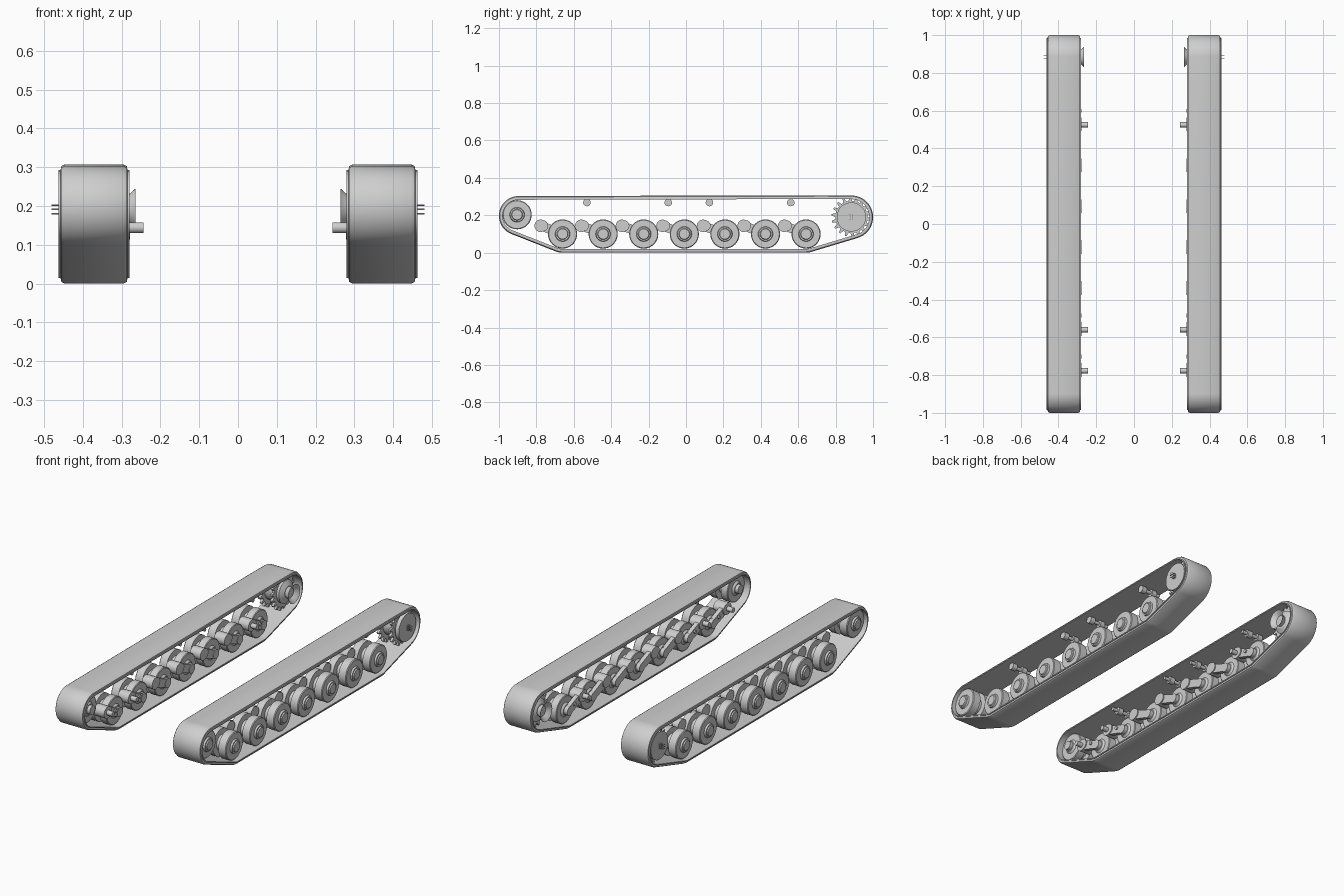
import bpy, bmesh, math
from mathutils import Vector

cube = bpy.data.objects.get("Cube")
if cube:
    bpy.data.objects.remove(cube, do_unlink=True)

grey = bpy.data.materials.new("plain grey")
grey.use_nodes = True
grey.diffuse_color = (0.62, 0.62, 0.62, 1)
grey.node_tree.nodes["Principled BSDF"].inputs["Base Color"].default_value = (0.62, 0.62, 0.62, 1)

MID = 0.371          # centre of each track across the model
WHEEL_Z = 0.1


def finish(name, bm):
    """Make the object, mirror it to the other side and smooth its round faces."""
    bmesh.ops.recalc_face_normals(bm, faces=bm.faces)
    mesh = bpy.data.meshes.new(name)
    bm.to_mesh(mesh)
    bm.free()
    mesh.materials.append(grey)
    obj = bpy.data.objects.new(name, mesh)
    bpy.context.collection.objects.link(obj)
    bpy.ops.object.select_all(action='DESELECT')
    obj.select_set(True)
    bpy.context.view_layer.objects.active = obj
    bpy.ops.object.shade_smooth_by_angle(angle=math.radians(30))
    obj.modifiers.new("Mirror", 'MIRROR').use_mirror_merge = False
    return obj


def hull(circles, steps, inset=0.0):
    """Outline, in the y-z plane, of a belt pulled tight round some circles."""
    points = []
    for i in range(steps):
        a = math.tau * i / steps
        n = Vector((math.cos(a), math.sin(a)))
        y, z, r = max(circles, key=lambda c: c[0] * n.x + c[1] * n.y + c[2])
        points.append(Vector((y, z)) + n * (r - inset))
    return points


def bridge(bm, rings, closed):
    """Join successive rings of vertices with quads."""
    pairs = list(zip(rings, rings[1:]))
    if closed:
        pairs.append((rings[-1], rings[0]))
    for a, b in pairs:
        for i in range(len(a)):
            j = (i + 1) % len(a)
            bm.faces.new((a[i], a[j], b[j], b[i]))


def prism(bm, outline, x0, x1):
    """Extrude a y-z outline across x."""
    rings = [[bm.verts.new((x, y, z)) for y, z in outline] for x in (x0, x1)]
    bridge(bm, rings, False)
    bm.faces.new(rings[0])
    bm.faces.new(rings[1])


def lathe(bm, profile, y, z, sides=32):
    """Turn an (x, radius) profile about an axle along x."""
    rings = []
    for x, r in profile:
        rings.append([bm.verts.new((x, y + r * math.cos(math.tau * i / sides),
                                    z + r * math.sin(math.tau * i / sides)))
                      for i in range(sides)])
    bridge(bm, rings, False)
    bm.faces.new(rings[0])
    bm.faces.new(rings[-1])


def rod(bm, y, z, r, x0, x1, sides=16):
    lathe(bm, [(x0, r), (x1, r)], y, z, sides)


# Track belt: chamfered outer band over a slightly wider inner band
path = [(-0.895, 0.198, 0.105), (-0.66, 0.1, 0.1), (0.64, 0.1, 0.1),
        (0.884, 0.19, 0.116), (0.74, 0.285, 0.022), (-0.6, 0.285, 0.022)]
section = [(0, 0.076), (0.005, 0.085), (0.014, 0.086), (0.014, 0.091), (0.02, 0.091)]
section += [(d, -w) for d, w in reversed(section)]
bm = bmesh.new()
bridge(bm, [[bm.verts.new((MID + w, y, z)) for y, z in hull(path, 144, d)]
            for d, w in section], True)
finish("track_belt", bm)

# Twin-disc wheel: inner disc, central groove, outer disc and raised hub
wheel = [(0.305, 0.03), (0.315, 0.04), (0.315, 0.074), (0.318, 0.078), (0.358, 0.078),
         (0.358, 0.045), (0.392, 0.045), (0.392, 0.078), (0.436, 0.078), (0.44, 0.074),
         (0.44, 0.04), (0.45, 0.037), (0.45, 0.03), (0.456, 0.027)]
wheel_y = [-0.66 + 0.217 * i for i in range(7)]

bm = bmesh.new()
for y in wheel_y:
    lathe(bm, wheel, y, WHEEL_Z)
finish("road_wheels", bm)

bm = bmesh.new()
lathe(bm, wheel, -0.903, 0.203)
rod(bm, -0.903, 0.203, 0.025, 0.287, 0.31)
finish("front_idler", bm)

# Trailing suspension arms, each with a pivot boss and an axle stub
bm = bmesh.new()
for y in wheel_y:
    py, pz = y - 0.117, 0.144
    prism(bm, hull([(py, pz, 0.033), (py + 0.01, pz, 0.03)], 24), 0.279, 0.345)
    prism(bm, hull([(py, pz, 0.026), (y, WHEEL_Z, 0.022)], 24), 0.285, 0.309)
    rod(bm, y, WHEEL_Z, 0.026, 0.283, 0.32)
finish("suspension_arms", bm)

# Long pivot pins and small damper studs on the end arms
bm = bmesh.new()
for y in (wheel_y[0], wheel_y[1], wheel_y[-1]):
    rod(bm, y - 0.117, 0.144, 0.014, 0.244, 0.3)
    rod(bm, y - 0.042, 0.123, 0.01, 0.278, 0.3)
finish("damper_pins", bm)

# Return rollers under the top run
bm = bmesh.new()
for y in (-0.53, -0.095, 0.125, 0.56):
    rod(bm, y, 0.268, 0.01, 0.295, 0.42)
    for x in (0.325, 0.393):
        rod(bm, y, 0.268, 0.02, x, x + 0.03, 20)
finish("return_rollers", bm)

# Drive sprocket: drum and end plate, two tooth rings, flared inner cup
SY, SZ = 0.884, 0.191
bm = bmesh.new()
lathe(bm, [(0.3, 0.04), (0.315, 0.065), (0.43, 0.065), (0.43, 0.078), (0.452, 0.078)], SY, SZ, 40)
lathe(bm, [(0.305, 0.03), (0.285, 0.035), (0.264, 0.054), (0.266, 0.049),
           (0.287, 0.028)], SY, SZ)
finish("drive_sprocket", bm)

TEETH = 18
bm = bmesh.new()
for x in (0.33, 0.405):
    outline = []
    for t in range(TEETH):
        for part, r in ((0.0, 0.086), (0.35, 0.086), (0.55, 0.106), (0.8, 0.106)):
            a = math.tau * (t + part) / TEETH
            outline.append((SY + r * math.cos(a), SZ + r * math.sin(a)))
    prism(bm, outline, x, x + 0.014)
finish("sprocket_teeth", bm)

# Thin studs on the sprocket's outer plate
bm = bmesh.new()
for dy in (-0.007, 0.007):
    for dz in (-0.011, 0, 0.011):
        rod(bm, SY + dy, SZ + dz, 0.002, 0.45, 0.48, 8)
finish("sprocket_studs", bm)
